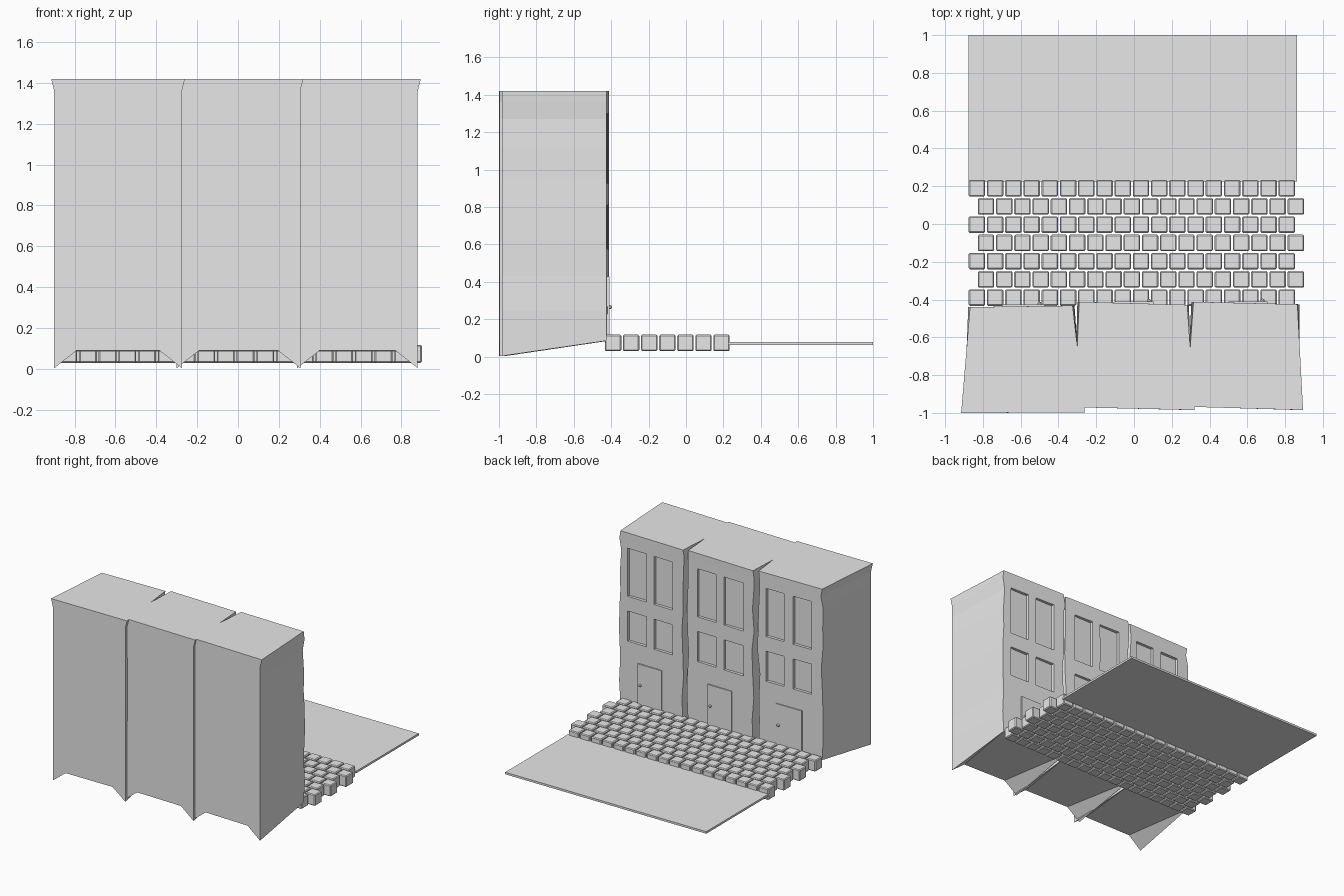
import bpy, bmesh, random
from mathutils import Matrix, Vector

if "Cube" in bpy.data.objects:
    bpy.data.objects.remove(bpy.data.objects["Cube"])

random.seed(4)
grey = bpy.data.materials.new("plain grey")
grey.diffuse_color = (0.8, 0.8, 0.8, 1)
grey.use_nodes = True
grey.node_tree.nodes["Principled BSDF"].inputs["Base Color"].default_value = grey.diffuse_color


def finish(name, bm):
    bmesh.ops.recalc_face_normals(bm, faces=bm.faces)
    me = bpy.data.meshes.new(name)
    bm.to_mesh(me)
    bm.free()
    me.materials.append(grey)
    ob = bpy.data.objects.new(name, me)
    bpy.context.scene.collection.objects.link(ob)
    return ob


def add_box(bm, lo, hi):
    lo, hi = Vector(lo), Vector(hi)
    m = Matrix.Translation((lo + hi) / 2) @ Matrix.Diagonal((*(hi - lo), 1))
    bmesh.ops.create_cube(bm, size=1, matrix=m)


# Crooked town houses: facade faces +y, rear corners dip to the ground
def house(name, back, front, yb, yf):
    bm = bmesh.new()
    zs = [0.085, 0.25, 0.43, 0.62, 0.8, 0.95, 1.12, 1.27, 1.36, 1.42]
    rings = []
    for i, z in enumerate(zs):
        flare = 0.015 if z > 1.4 else 0
        edge = i in (0, len(zs) - 1)
        w = [0 if edge else random.uniform(-0.012, 0.012) for _ in range(2)]
        zb = 0.003 if i == 0 else z
        rings.append([bm.verts.new(p) for p in (
            (back[0] - flare, yb[0], zb), (back[1] + flare, yb[1], zb),
            (front[1] + w[0], yf[1], z), (front[0] + w[1], yf[0], z))])
    # raised middle of the rear wall's lower edge
    m0 = bm.verts.new((back[0] + 0.11, yb[0] + (yb[1] - yb[0]) * 0.2, 0.09))
    m1 = bm.verts.new((back[1] - 0.11, yb[0] + (yb[1] - yb[0]) * 0.8, 0.09))
    for k, (a, b) in enumerate(zip(rings, rings[1:])):
        for j in range(4):
            n = (j + 1) % 4
            if k == 0 and j == 0:
                bm.faces.new((a[0], m0, m1, a[1], b[1], b[0]))
            else:
                bm.faces.new((a[j], a[n], b[n], b[j]))
    bm.faces.new(rings[-1])
    b = rings[0]
    for f in ((b[0], m0, b[3]), (m1, b[1], b[2]), (m0, m1, b[2], b[3])):
        bm.faces.new(f)
    return finish(name, bm)


# name, rear x, front x, rear y, front y, window x ranges, door x range
houses = [
    ("left", (-0.90, -0.275), (-0.868, -0.325), (-1.0, -0.998), (-0.44, -0.432),
     ((-0.777, -0.62), (-0.544, -0.389)), (-0.70, -0.475)),
    ("middle", (-0.30, 0.305), (-0.29, 0.282), (-0.97, -0.985), (-0.412, -0.428),
     ((-0.208, -0.035), (0.034, 0.198)), (-0.104, 0.103)),
    ("right", (0.29, 0.88), (0.315, 0.865), (-0.967, -0.985), (-0.412, -0.425),
     ((0.405, 0.568), (0.637, 0.80)), (0.50, 0.706)),
]
for name, back, front, yb, yf, wins, door in houses:
    ob = house(name + "_house", back, front, yb, yf)

    def wall_y(x):
        return yf[0] + (yf[1] - yf[0]) * (x - front[0]) / (front[1] - front[0])

    # recessed windows, tall above and short below
    cut = bmesh.new()
    for x0, x1 in wins:
        y = wall_y((x0 + x1) / 2)
        for z0, z1 in ((0.575, 0.81), (0.925, 1.30)):
            add_box(cut, (x0, y - 0.022, z0), (x1, y + 0.1, z1))
    cutter = finish(name + "_window_cutter", cut)
    mod = ob.modifiers.new("windows", 'BOOLEAN')
    mod.operation, mod.solver, mod.object = 'DIFFERENCE', 'EXACT', cutter
    dg = bpy.context.evaluated_depsgraph_get()
    me = bpy.data.meshes.new_from_object(ob.evaluated_get(dg))
    ob.modifiers.clear()
    ob.data = me
    bpy.data.objects.remove(cutter)

    # door slab and knob
    bm = bmesh.new()
    y = wall_y(sum(door) / 2)
    add_box(bm, (door[0], y - 0.01, 0.09), (door[1], y + 0.009, 0.428))
    finish(name + "_door", bm)
    bm = bmesh.new()
    bmesh.ops.create_icosphere(bm, subdivisions=2, radius=0.011, matrix=Matrix.Translation(
        (door[1] - 0.025, y + 0.013, 0.265)))
    finish(name + "_door_knob", bm)

# Cobbled pavement in staggered rows
bm = bmesh.new()
p, s = 0.0965, 0.087
for r in range(7):
    y = 0.146 - r * p
    for c in range(18):
        x = -0.875 + c * p + (0.048 if r % 2 else 0)
        add_box(bm, (x, y, 0.029), (x + s, y + s, 0.117))
cobbles = finish("cobblestones", bm)
bev = cobbles.modifiers.new("soft edges", 'BEVEL')
bev.width, bev.segments = 0.006, 1

# Road slab
bm = bmesh.new()
add_box(bm, (-0.875, 0.225, 0.062), (0.862, 1.0, 0.078))
finish("road", bm)
